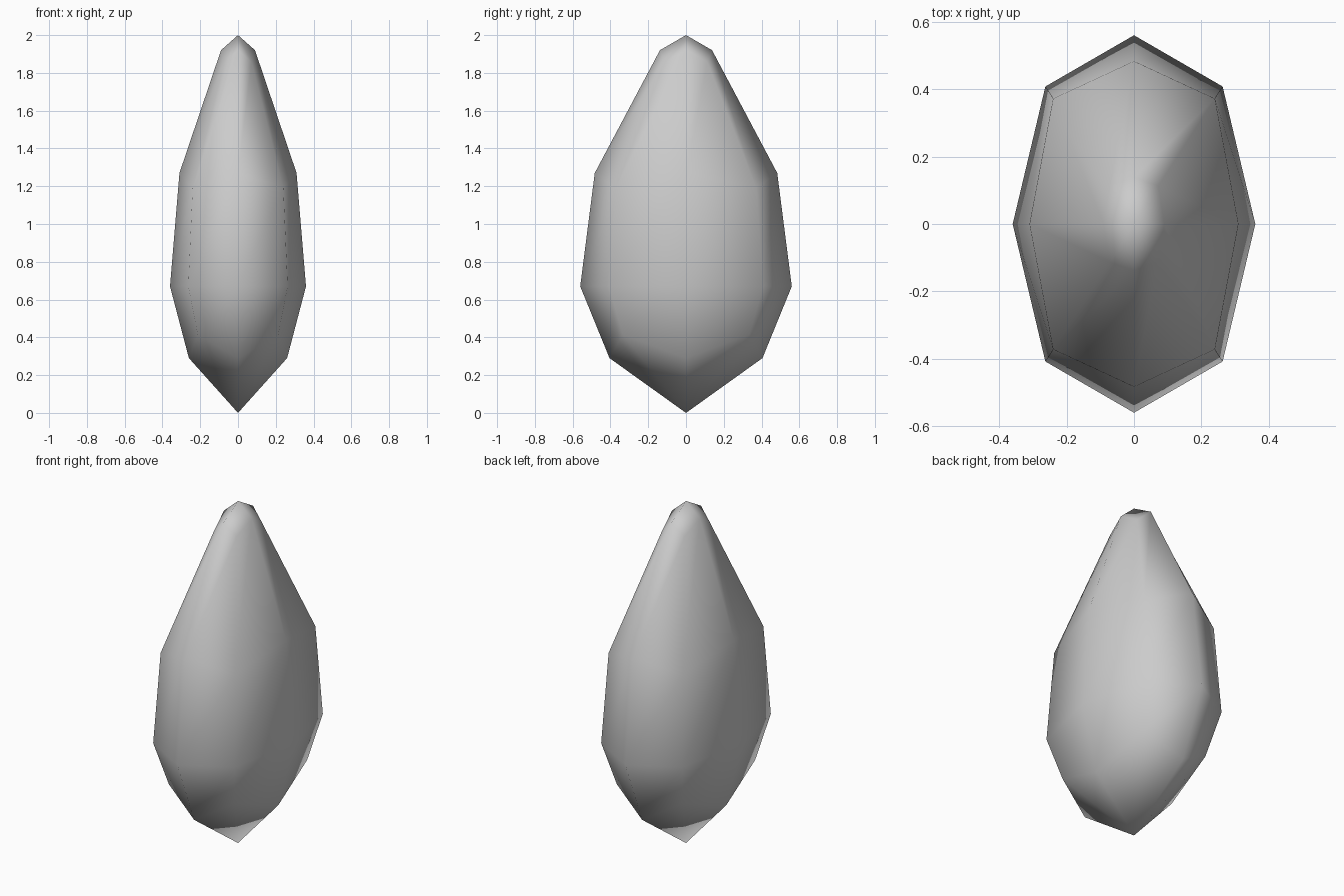
import bpy, bmesh

if "Cube" in bpy.data.objects:
    bpy.data.objects.remove(bpy.data.objects["Cube"])

# Each ring: side x, side y, side z, corner x, corner y, corner z
RINGS = [
    (0.26, 0.405, 0.29, 0.213, 0.335, 0.415),
    (0.36, 0.56, 0.67, 0.263, 0.408, 0.67),
    (0.31, 0.483, 1.27, 0.24, 0.372, 1.19),
    (0.09, 0.138, 1.92, 0.072, 0.113, 1.857),
]
# Side and corner directions around the octagon
DIRS = [(1, 0), (1, 1), (0, 1), (-1, 1), (-1, 0), (-1, -1), (0, -1), (1, -1)]

bm = bmesh.new()
rings = []
for sx, sy, sz, cx, cy, cz in RINGS:
    rings.append([bm.verts.new((dx * cx, dy * cy, cz) if dx and dy
                               else (dx * sx, dy * sy, sz)) for dx, dy in DIRS])

# Side walls
for low, high in zip(rings, rings[1:]):
    for i in range(8):
        j = (i + 1) % 8
        bm.faces.new((low[i], low[j], high[j], high[i]))

# Pointed ends: four quads meeting at each tip
for ring, z in ((rings[0], 0), (rings[-1], 2)):
    tip = bm.verts.new((0, 0, z))
    for i in range(0, 8, 2):
        bm.faces.new((tip, ring[i], ring[i + 1], ring[(i + 2) % 8]))

bmesh.ops.recalc_face_normals(bm, faces=bm.faces)
for f in bm.faces:
    f.smooth = True

mesh = bpy.data.meshes.new("pod_body")
bm.to_mesh(mesh)
bm.free()
bpy.context.collection.objects.link(bpy.data.objects.new("pod_body", mesh))
